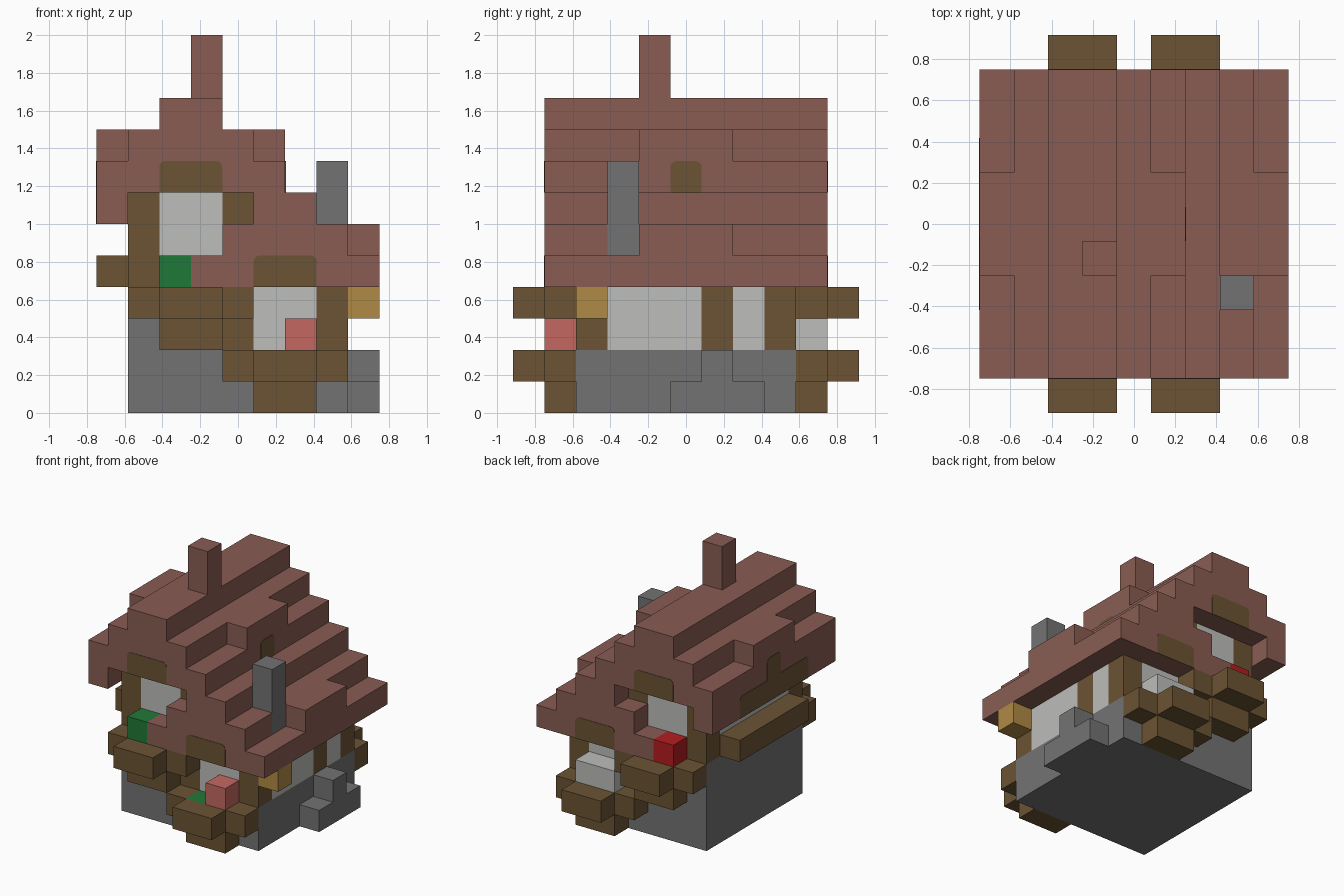
import bpy
import bmesh
from math import cos, sin, pi
from mathutils import Matrix

U = 1 / 6  # size of one block

cube = bpy.data.objects.get("Cube")
if cube:
    bpy.data.objects.remove(cube, do_unlink=True)


def material(name, r, g, b):
    m = bpy.data.materials.new(name)
    m.use_nodes = True
    m.diffuse_color = (r, g, b, 1)
    m.node_tree.nodes["Principled BSDF"].inputs["Base Color"].default_value = (r, g, b, 1)
    return m


roof = material("roof_clay", 0.25, 0.108, 0.086)
wood = material("brown_wood", 0.147, 0.087, 0.034)
stone = material("grey_stone", 0.171, 0.171, 0.171)
white = material("white_plaster", 0.51, 0.51, 0.50)
pink = material("pink_flower", 0.55, 0.137, 0.12)
green = material("green_leaves", 0.0144, 0.19, 0.038)
gold = material("lantern_gold", 0.434, 0.254, 0.058)
red = material("red_flower", 0.45, 0.012, 0.014)


def finish(name, bm, mat):
    bmesh.ops.recalc_face_normals(bm, faces=bm.faces[:])
    mesh = bpy.data.meshes.new(name)
    bm.to_mesh(mesh)
    bm.free()
    mesh.materials.append(mat)
    ob = bpy.data.objects.new(name, mesh)
    bpy.context.collection.objects.link(ob)
    return ob


def box(name, mat, x, y, z):
    """Box over whole blocks; each range is one index or a (first, last) pair."""
    spans = [r if isinstance(r, tuple) else (r, r) for r in (x, y, z)]
    size = [(b - a + 1) * U for a, b in spans]
    mid = [(a + b) / 2 * U for a, b in spans]
    mid[2] += U / 2
    bm = bmesh.new()
    bmesh.ops.create_cube(bm, size=1)
    bmesh.ops.scale(bm, vec=size, verts=bm.verts)
    bmesh.ops.translate(bm, vec=mid, verts=bm.verts)
    return finish(name, bm, mat)


def arched_plate(name, x, y, z, width, turn, radius=0.2):
    """Thin plate one block high with rounded top corners, facing -y before turning."""
    h = width / 2
    pts = [(-h, 0), (h, 0)]
    for cx, start in ((h - radius, 0), (radius - h, pi / 2)):
        for i in range(5):
            a = start + i * pi / 8
            pts.append((cx + radius * cos(a), 1 - radius + radius * sin(a)))
    bm = bmesh.new()
    face = bm.faces.new([bm.verts.new((u * U, -0.003, v * U)) for u, v in pts])
    ext = bmesh.ops.extrude_face_region(bm, geom=[face])["geom"]
    moved = [g for g in ext if isinstance(g, bmesh.types.BMVert)]
    bmesh.ops.translate(bm, vec=(0, 0.005, 0), verts=moved)
    bm.transform(Matrix.Translation((x * U, y * U, z * U)) @ Matrix.Rotation(turn, 4, "Z"))
    return finish(name, bm, wood)


# Stone base, left wall and stepped stones on the side
box("base", stone, (-3, 3), (-3, 3), (0, 1))
box("left_stone_wall", stone, -3, (-3, 3), (2, 3))
box("side_step_low", stone, 4, (0, 2), 0)
box("side_step_high", stone, 4, 1, 1)

# Long side wall with posts and windows
for j in (-3, 1, 3):
    box("side_post", wood, 3, j, (2, 3))
box("side_window_wide", white, 3, (-2, 0), (2, 3))
box("side_window_narrow", white, 3, 2, (2, 3))
box("lantern", gold, 4, -3, 3)

# Other long wall above the stone
box("left_rail", wood, -3, (-2, 2), 4)
box("left_window", white, -3, (-2, 2), (5, 6))
box("left_window_box", wood, -4, (-2, 2), 4)

# Gable ends, matching front and back
for s, end in ((-1, "front"), (1, "back")):
    wall, edge, outer = 3 * s, 4 * s, 5 * s
    box(end + "_lower_stone", stone, (-2, -1), wall, (2, 3))
    box(end + "_middle_post", wood, 0, wall, (2, 3))
    box(end + "_lower_window", white, (1, 2), wall, (2, 3))
    box(end + "_corner_post", wood, -3, wall, (4, 6))
    box(end + "_sill", wood, (-2, -1), wall, 4)
    box(end + "_upper_window", white, (-2, -1), wall, (5, 6))
    box(end + "_upper_post", wood, 0, wall, 6)
    # Planters: one under each window
    for x, z, label in ((-2, 3, "_upper"), (1, 1, "_lower")):
        name = end + label + "_planter"
        box(name + "_rim", wood, (x, x + 1), outer, z)
        box(name + "_side_a", wood, x - 1, edge, z)
        box(name + "_side_b", wood, x + 2, edge, z)
        box(name + "_bracket", wood, (x, x + 1), edge, z - 1)
        box(name + "_leaves", green, (x, x + 1), edge, z)
    # Brown boards above the windows
    turn = 0 if s < 0 else pi
    arched_plate(end + "_upper_board", -1.5, 4.5 * s, 7, 2, turn)
    arched_plate(end + "_lower_board", 1.5, 4.5 * s, 4, 2, turn)

# Flowers
box("front_lower_flower", pink, 2, -4, 2)
box("front_upper_bush", green, -2, -4, 4)
box("back_lower_flowers", white, (1, 2), 4, 2)
box("back_upper_flower", red, -2, 4, 4)

# Stepped double-gable roof
LONG = (-4, 4)
for x, z in (((-1, 4), 4), ((0, 2), 5), ((1, 2), 6), (-4, 6),
             ((-4, 1), 7), ((-3, 0), 8), ((-2, -1), 9)):
    box("roof_step", roof, x, LONG, z)
box("roof_step_front", roof, 3, (-4, -3), 5)
box("roof_step_back", roof, 3, (-1, 4), 5)
for x, z in ((-4, 8), (1, 8), (4, 5)):
    box("roof_dormer", roof, x, (-1, 1), z)
box("roof_spire", roof, -1, -1, (10, 11))
box("chimney", stone, 3, -2, (5, 7))

# Brown boards on the roof sides
arched_plate("right_dormer_board", 1.5, 0, 7, 1, pi / 2)
arched_plate("left_dormer_board", -4.5, 0, 7, 1, -pi / 2)
arched_plate("left_eave_board", -4.5, 0, 6, 5, -pi / 2)
